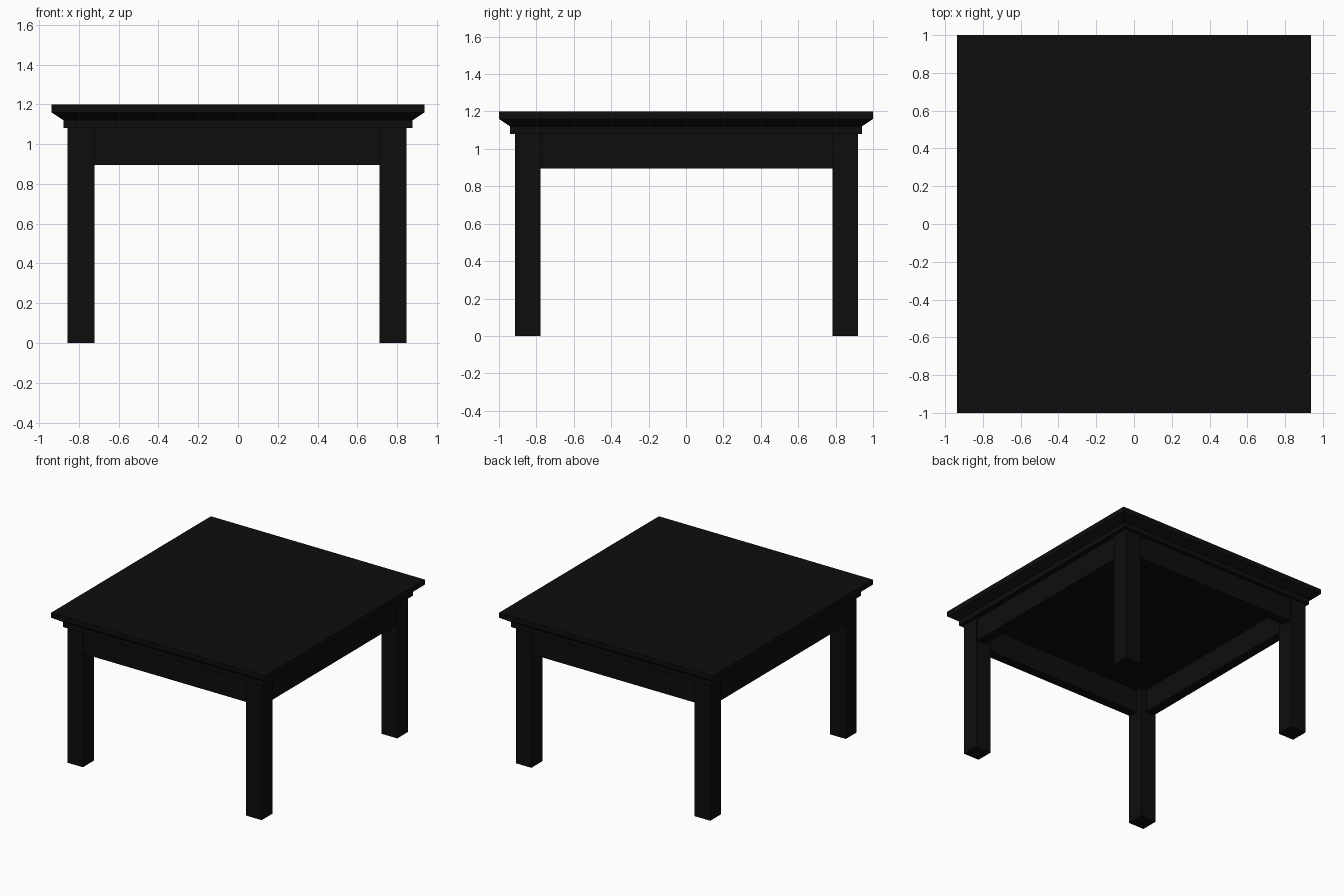
import bpy, bmesh

if "Cube" in bpy.data.objects:
    bpy.data.objects.remove(bpy.data.objects["Cube"])

black = bpy.data.materials.new("black_paint")
black.diffuse_color = (0.004, 0.004, 0.004, 1)
black.use_nodes = True
black.node_tree.nodes["Principled BSDF"].inputs["Base Color"].default_value = black.diffuse_color


def finish(name, bm):
    bmesh.ops.recalc_face_normals(bm, faces=bm.faces)
    mesh = bpy.data.meshes.new(name)
    bm.to_mesh(mesh)
    bm.free()
    mesh.materials.append(black)
    obj = bpy.data.objects.new(name, mesh)
    bpy.context.collection.objects.link(obj)
    return obj


def box(name, x0, x1, y0, y1, z0, z1):
    bm = bmesh.new()
    bmesh.ops.create_cube(bm, size=1)
    for v in bm.verts:
        v.co = ((x0 + x1) / 2 + v.co.x * (x1 - x0),
                (y0 + y1) / 2 + v.co.y * (y1 - y0),
                (z0 + z1) / 2 + v.co.z * (z1 - z0))
    return finish(name, bm)


# Table top: stacked rectangular sections with a bevelled underside and a lip
sections = [(0.878, 0.94, 1.08), (0.878, 0.94, 1.12),
            (0.938, 1.0, 1.16), (0.938, 1.0, 1.2)]
bm = bmesh.new()
rings = [[bm.verts.new((sx * hx, sy * hy, z))
          for sx, sy in ((-1, -1), (1, -1), (1, 1), (-1, 1))]
         for hx, hy, z in sections]
for low, high in zip(rings, rings[1:]):
    for i in range(4):
        j = (i + 1) % 4
        bm.faces.new((low[i], low[j], high[j], high[i]))
bm.faces.new(rings[0][::-1])
bm.faces.new(rings[-1])
finish("table_top", bm)

# Legs: square posts, edges read from the front and side views
leg_x = {"left": (-0.857, -0.72), "right": (0.712, 0.848)}
leg_y = {"front": (-0.914, -0.777), "back": (0.783, 0.92)}
for side, xs in leg_x.items():
    for end, ys in leg_y.items():
        box(f"{end}_{side}_leg", *xs, *ys, 0, 1.08)

# Aprons: rails between the legs, set back slightly from the leg faces
inset, thick, low = 0.01, 0.075, 0.895
x_out = (leg_x["left"][0] + inset, leg_x["right"][1] - inset)
y_out = (leg_y["front"][0] + inset, leg_y["back"][1] - inset)
x_span = (leg_x["left"][1], leg_x["right"][0])
y_span = (leg_y["front"][1], leg_y["back"][0])
box("front_apron", *x_span, y_out[0], y_out[0] + thick, low, 1.08)
box("back_apron", *x_span, y_out[1] - thick, y_out[1], low, 1.08)
box("left_apron", x_out[0], x_out[0] + thick, *y_span, low, 1.08)
box("right_apron", x_out[1] - thick, x_out[1], *y_span, low, 1.08)
